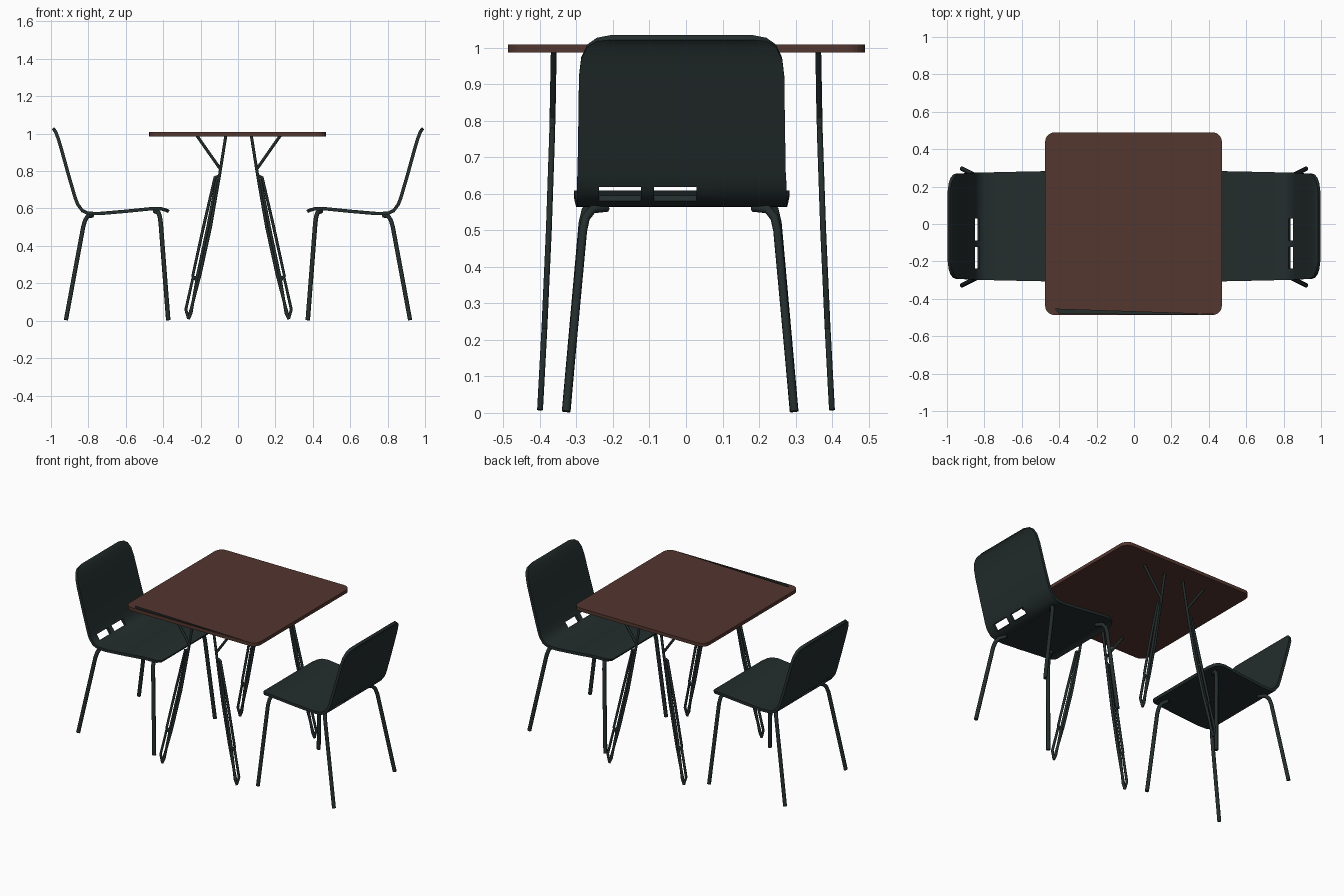
import bpy, bmesh, math
from mathutils import Vector

cube = bpy.data.objects.get("Cube")
if cube:
    bpy.data.objects.remove(cube, do_unlink=True)


def material(name, rgb):
    m = bpy.data.materials.new(name)
    m.use_nodes = True
    m.diffuse_color = (*rgb, 1)
    m.node_tree.nodes["Principled BSDF"].inputs["Base Color"].default_value = (*rgb, 1)
    return m


GREEN = material("dark green", (0.017, 0.026, 0.026))
BROWN = material("brown wood", (0.088, 0.037, 0.029))


def activate(ob):
    bpy.ops.object.select_all(action='DESELECT')
    ob.select_set(True)
    bpy.context.view_layer.objects.active = ob


def mesh_object(name, bm, mat):
    bmesh.ops.recalc_face_normals(bm, faces=bm.faces[:])
    me = bpy.data.meshes.new(name)
    bm.to_mesh(me)
    bm.free()
    me.materials.append(mat)
    ob = bpy.data.objects.new(name, me)
    bpy.context.collection.objects.link(ob)
    return ob


def prism(name, outline, z0, z1, mat):
    bm = bmesh.new()
    face = bm.faces.new([bm.verts.new((x, y, z0)) for x, y in outline])
    ext = bmesh.ops.extrude_face_region(bm, geom=[face])
    for v in ext["geom"]:
        if isinstance(v, bmesh.types.BMVert):
            v.co.z = z1
    return mesh_object(name, bm, mat)


def rods(name, paths, radius):
    """Round metal rods along polylines, joined in one object."""
    cu = bpy.data.curves.new(name, 'CURVE')
    cu.dimensions = '3D'
    cu.bevel_depth = radius
    cu.bevel_resolution = 2
    cu.use_fill_caps = True
    for path in paths:
        sp = cu.splines.new('POLY')
        sp.points.add(len(path) - 1)
        for p, co in zip(sp.points, path):
            p.co = (*co, 1)
    cu.materials.append(GREEN)
    ob = bpy.data.objects.new(name, cu)
    bpy.context.collection.objects.link(ob)
    activate(ob)
    bpy.ops.object.convert(target='MESH')
    bpy.ops.object.shade_smooth_by_angle(angle=math.radians(50))


# Table top: rounded slab with a dark sliver groove along the front edge
R = 0.05
outline = []
for i, (cx, cy) in enumerate([(0.42, 0.44), (-0.425, 0.44), (-0.425, -0.437), (0.42, -0.437)]):
    for k in range(6):
        a = math.radians(90 * i + 18 * k)
        outline.append((cx + R * math.cos(a), cy + R * math.sin(a)))
top = prism("table_top", outline, 0.986, 1.008, BROWN)
top.data.materials.append(GREEN)
groove = prism("groove_cutter", [(-0.42, -0.455), (-0.4, -0.478), (0.44, -0.483)],
               0.991, 1.05, GREEN)
activate(top)
mod = top.modifiers.new("groove", 'BOOLEAN')
mod.operation = 'DIFFERENCE'
mod.solver = 'EXACT'
mod.material_mode = 'TRANSFER'
mod.object = groove
bpy.ops.object.modifier_apply(modifier=mod.name)
bpy.data.objects.remove(groove, do_unlink=True)

# Table legs as (x, z) rods: main rod, upper loop, inner rod, lower loop, branch
LEG = [
    [(0.068, 0.99), (0.103, 0.77), (0.15, 0.5), (0.205, 0.25), (0.268, 0.008)],
    [(0.103, 0.775), (0.127, 0.765), (0.188, 0.5), (0.245, 0.24), (0.225, 0.215)],
    [(0.115, 0.76), (0.165, 0.5), (0.218, 0.25), (0.254, 0.04), (0.268, 0.01)],
    [(0.21, 0.24), (0.245, 0.225), (0.282, 0.06), (0.268, 0.012)],
    [(0.097, 0.81), (0.222, 0.988)],
]


def leg_y(z):
    return 0.362 + 0.038 * (1 - z) ** 1.5


for sx, side in ((1, "left"), (-1, "right")):
    for sy, end in ((1, "back"), (-1, "front")):
        paths = [[(0.003 + sx * x, sy * leg_y(z), z) for x, z in path] for path in LEG]
        rods(f"table_leg_{end}_{side}", paths, 0.008)

# Chair shell rows from back top to seat front: x, z, half width
ROWS = [
    (0.99, 1.028, 0.19), (0.983, 1.022, 0.232), (0.973, 1.005, 0.258),
    (0.96, 0.97, 0.275), (0.945, 0.92, 0.281), (0.905, 0.775, 0.283),
    (0.87, 0.655, 0.285), (0.857, 0.622, 0.287), (0.832, 0.588, 0.287),
    (0.8, 0.574, 0.287), (0.74, 0.573, 0.289), (0.6, 0.585, 0.292),
    (0.45, 0.6, 0.295), (0.41, 0.598, 0.29), (0.385, 0.591, 0.275),
    (0.37, 0.583, 0.24),
]
COLUMNS = [-1, -0.79, -0.385, -0.263, 0.14, 0.5, 0.8, 1]
SLOT_ROW, SLOT_COLUMNS = 7, (1, 3)
CENTRE_Y = -0.012

for sx, side in ((1, "left"), (-1, "right")):
    bm = bmesh.new()
    grid = [[bm.verts.new((sx * x, CENTRE_Y + c * w, z)) for c in COLUMNS] for x, z, w in ROWS]
    for r in range(len(ROWS) - 1):
        for c in range(len(COLUMNS) - 1):
            if r == SLOT_ROW and c in SLOT_COLUMNS:
                continue
            bm.faces.new((grid[r][c], grid[r][c + 1], grid[r + 1][c + 1], grid[r + 1][c]))
    shell = mesh_object(f"chair_shell_{side}", bm, GREEN)
    activate(shell)
    mod = shell.modifiers.new("thickness", 'SOLIDIFY')
    mod.thickness = 0.018
    mod.offset = 0
    bpy.ops.object.modifier_apply(modifier=mod.name)
    bpy.ops.object.shade_smooth_by_angle(angle=math.radians(40))

    # Chair legs bend inwards under the seat
    for sy, end in ((1, "a"), (-1, "b")):
        rear = [(0.92, 0.312, 0.004), (0.828, 0.266, 0.5), (0.818, 0.258, 0.535),
                (0.805, 0.24, 0.557), (0.78, 0.2, 0.562)]
        fore = [(0.373, 0.312, 0.003), (0.413, 0.266, 0.52), (0.418, 0.258, 0.555),
                (0.425, 0.24, 0.578), (0.445, 0.2, 0.586)]
        for name, path in (("rear", rear), ("front", fore)):
            pts = [(sx * x, -0.016 + sy * y, z) for x, y, z in path]
            rods(f"chair_{name}_leg_{side}_{end}", [pts], 0.012)
